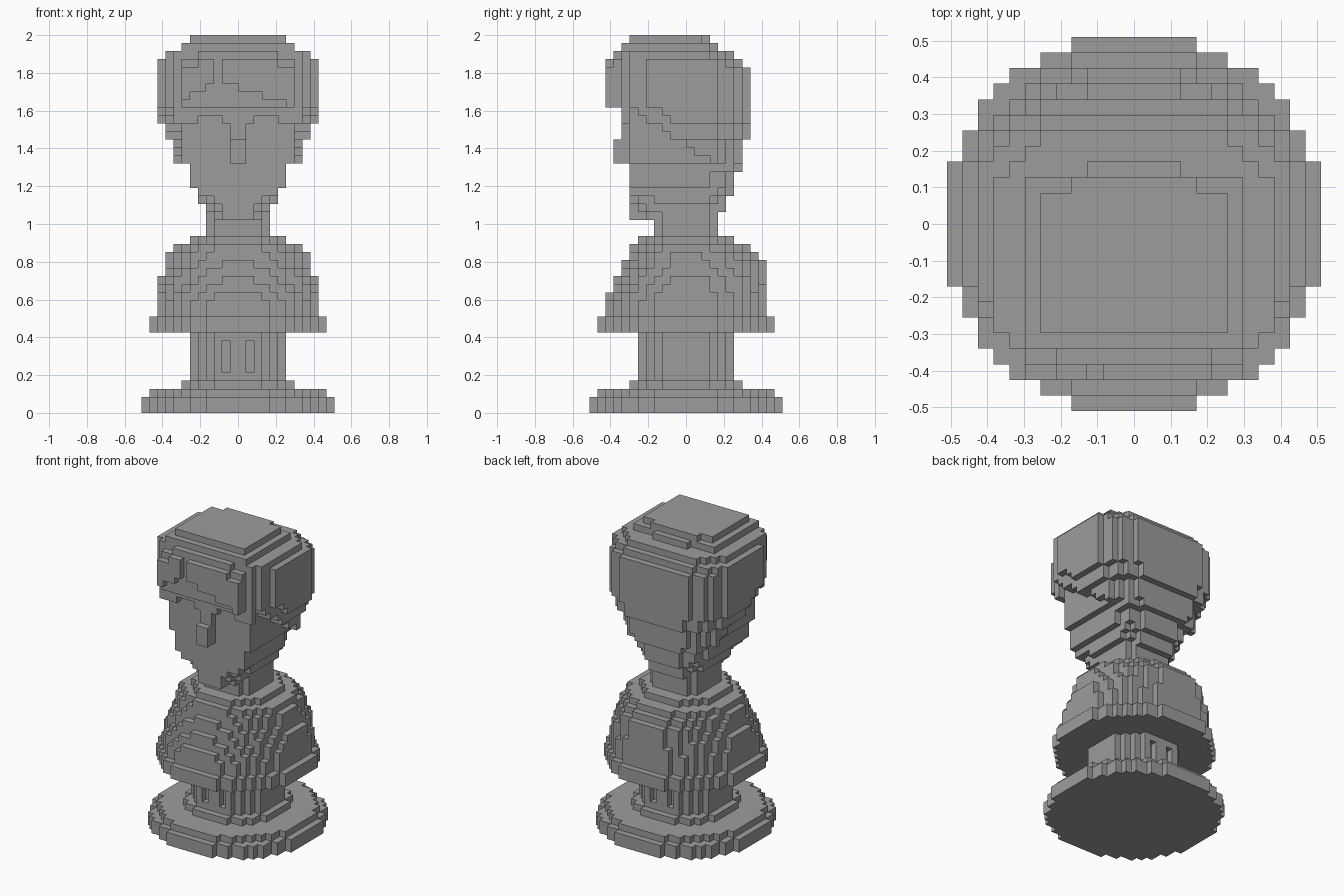
import bpy
import bmesh
from mathutils import Vector

cube = bpy.data.objects.get("Cube")
if cube:
    bpy.data.objects.remove(cube)

UNIT = 2 / 47  # edge of one building block

stone = bpy.data.materials.new("grey stone")
stone.use_nodes = True
GREY = (0.335, 0.335, 0.335, 1)
stone.diffuse_color = GREY
stone.node_tree.nodes["Principled BSDF"].inputs["Base Color"].default_value = GREY


def layer(k, hx, front, back, n_front=2, n_back=2, slack=0.15):
    """Blocks of one level: an oval with its own front and back depth."""
    cells = set()
    for i in range(-12, 12):
        for j in range(-12, 12):
            x, y = abs(i + 0.5), j + 0.5
            depth, n = (front, n_front) if y < 0 else (back, n_back)
            if (x / (hx + slack)) ** n + (abs(y) / (depth + slack)) ** n <= 1:
                cells.add((i, j, k))
    return cells


def stack(levels, **style):
    """Levels given as (first, last, half width, front depth, back depth)."""
    cells = set()
    for first, last, hx, front, back in levels:
        for k in range(first, last + 1):
            cells |= layer(k, hx, front, back, **style)
    return cells


def block(half, j0, j1, k0, k1):
    """A box of blocks centred on the middle plane."""
    return {(i, j, k) for i in range(-half, half) for j in range(j0, j1) for k in range(k0, k1)}


parts = {}

# Round foot and the slotted column
parts["base"] = stack([(0, 1, 12, 12, 12), (2, 2, 11, 11, 11), (3, 3, 7, 7, 7)])
column = stack([(4, 9, 6, 6, 6)])
for j in (-6, 5):
    column -= block(2, j, j + 1, 5, 9) - block(1, j, j + 1, 5, 9)
parts["column"] = column

# Domed shoulders on a rim
parts["shoulder_rim"] = stack([(10, 11, 11, 11, 11)])
parts["shoulders"] = stack([
    (12, 13, 10, 10, 10), (14, 14, 10, 9.85, 10), (15, 15, 9.9, 9.3, 10),
    (16, 16, 9.7, 8.5, 10), (17, 17, 9, 8.3, 10), (18, 18, 8.8, 7.6, 9.8),
    (19, 19, 8.6, 7.2, 9), (20, 20, 8, 7, 8), (21, 21, 6, 6, 6)])
parts["neck"] = stack([(22, 26, 4, 4, 4)], slack=0.4)

# Face: tapered chin, flat in front, rounded behind
chin = stack([(24, 24, 3, 7, 4), (25, 25, 4, 7, 5), (26, 26, 5, 7, 5)],
             n_front=2.5, n_back=2.5)
face = stack([
    (27, 27, 5, 7, 6), (28, 29, 6, 7, 6), (30, 30, 6, 7, 7), (31, 33, 7, 7, 7),
    (34, 40, 7, 7, 8)], n_front=9, n_back=2.5)
parts["face"] = (chin | face) - parts["neck"]
eye_gaps = block(5, -8, -7, 36, 37) - block(2, -8, -7, 36, 37)
parts["brow"] = block(8, -8, -7, 36, 38) - eye_gaps
parts["nose"] = block(1, -8, -7, 31, 36) | block(1, -9, -8, 31, 34)

# Hair: sweeps down towards the back, with a parted fringe
hair_mass = stack([
    (30, 30, 7, 7, 7), (31, 33, 8, 8, 7), (34, 35, 9, 9, 8), (36, 42, 10, 10, 8),
    (43, 43, 10, 10, 7), (44, 44, 9, 9, 6)], n_front=2.7, n_back=2.7)
hair_mass |= block(7, -10, -9, 38, 43) | block(8, -8, -7, 38, 45) | block(9, -7, 0, 38, 45)


def is_hair(cell):
    i, j, k = cell
    x, y, z = i + 0.5, j + 0.5, k + 0.5
    edge = 38 - 0.66 * max(0, y + 7)
    if abs(x) > 9:
        edge = max(edge + 2, 36)
    if j == -10:
        if i == -3 and k < 44:
            return False
        part = x + 2.5
        edge = 41.5 - (0.37 * part if part > 0 else -0.6 * part)
    return z > edge


taken = set().union(*parts.values())
parts["hair"] = {c for c in hair_mass if is_hair(c)} - taken

# Flat crown with a small step at the back
parts["crown"] = (block(7, -8, 3, 45, 46) | block(3, 3, 4, 45, 46)
                  | block(6, -7, 2, 46, 47) | block(4, 2, 3, 46, 47))

# Turn the visible block sides of each part into a mesh
solid = set().union(*parts.values())
SIDES = [Vector(d) for d in ((1, 0, 0), (-1, 0, 0), (0, 1, 0), (0, -1, 0), (0, 0, 1), (0, 0, -1))]


def build(name, cells):
    bm = bmesh.new()
    for cell in cells:
        centre = Vector(cell) + Vector((0.5, 0.5, 0.5))
        for side in SIDES:
            if tuple(int(c + d) for c, d in zip(cell, side)) in solid:
                continue
            u = Vector((side.y, side.z, side.x))
            v = side.cross(u)
            corners = [(-1, -1), (1, -1), (1, 1), (-1, 1)]
            bm.faces.new([bm.verts.new((centre + (side + a * u + b * v) / 2) * UNIT)
                          for a, b in corners])
    bmesh.ops.remove_doubles(bm, verts=bm.verts, dist=UNIT / 100)
    bmesh.ops.dissolve_limit(bm, angle_limit=0.01, verts=bm.verts, edges=bm.edges)
    mesh = bpy.data.meshes.new(name)
    bm.to_mesh(mesh)
    bm.free()
    mesh.materials.append(stone)
    bpy.context.collection.objects.link(bpy.data.objects.new(name, mesh))


for part_name, part_cells in parts.items():
    build(part_name, part_cells)
